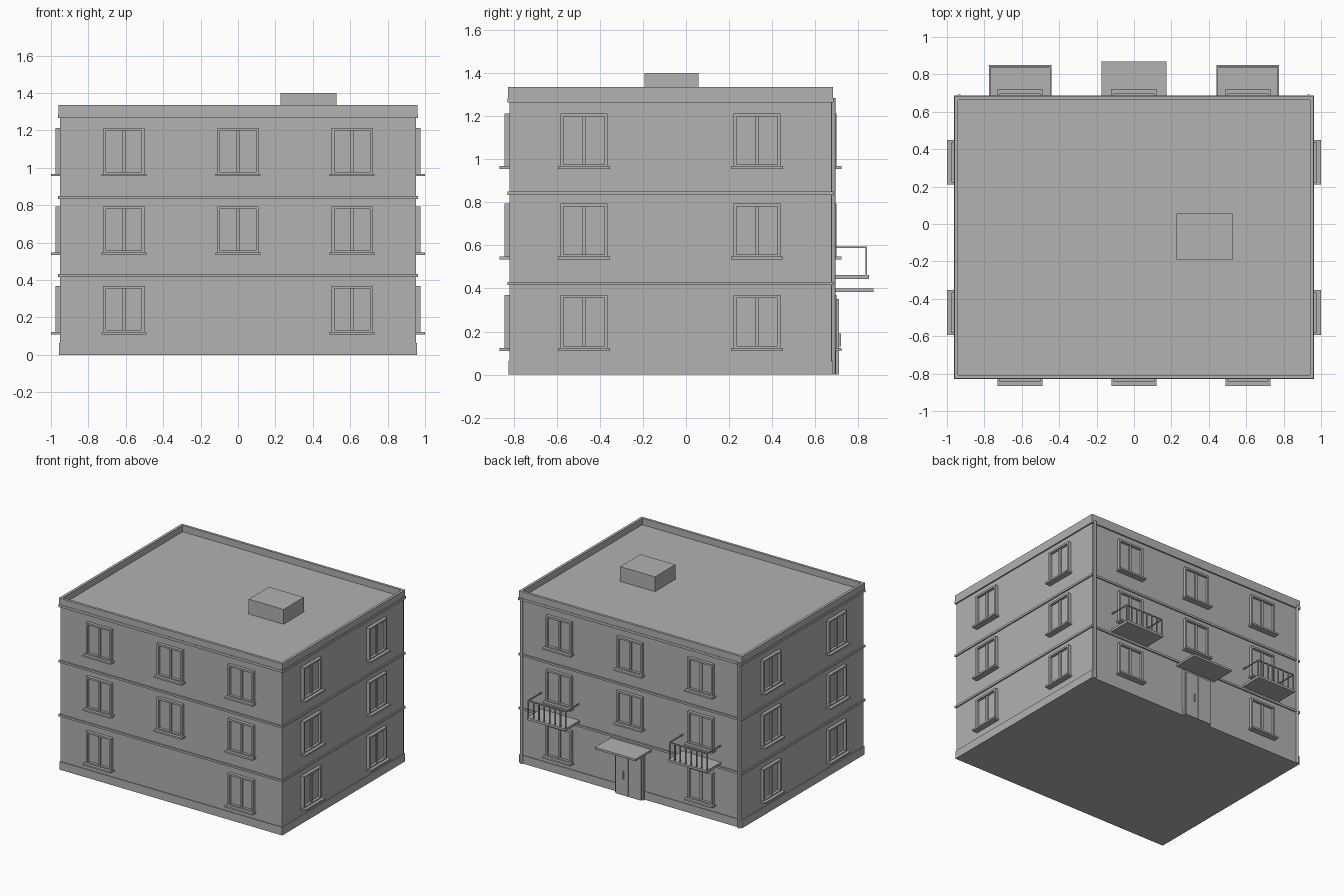
import bpy
import bmesh
from math import pi
from mathutils import Matrix, Vector

if "Cube" in bpy.data.objects:
    bpy.data.objects.remove(bpy.data.objects["Cube"])

grey = bpy.data.materials.new("plain grey")
grey.use_nodes = True
grey.diffuse_color = (0.445, 0.445, 0.445, 1)
grey.node_tree.nodes["Principled BSDF"].inputs["Base Color"].default_value = grey.diffuse_color

# Wall planes and shared heights
WX, Y0, Y1 = 0.952, -0.819, 0.675
ROOF, TOP = 1.285, 1.335
SILLS = (0.118, 0.543, 0.963)


def make(name, bm, matrix=Matrix()):
    mesh = bpy.data.meshes.new(name)
    bm.to_mesh(mesh)
    bm.free()
    mesh.materials.append(grey)
    obj = bpy.data.objects.new(name, mesh)
    obj.matrix_world = matrix
    bpy.context.collection.objects.link(obj)


def add_box(bm, x, y, z):
    size = Vector((x[1] - x[0], y[1] - y[0], z[1] - z[0]))
    mid = Vector((x[0] + x[1], y[0] + y[1], z[0] + z[1])) / 2
    bmesh.ops.create_cube(bm, size=1, matrix=Matrix.Translation(mid) @ Matrix.Diagonal(size).to_4x4())


def box(name, x, y, z):
    bm = bmesh.new()
    add_box(bm, x, y, z)
    make(name, bm)


def course(name, out, z):
    """Solid slab that sticks out of the walls on all sides."""
    box(name, (-WX - out, WX + out), (Y0 - out, Y1 + out), z)


# Building body, plinth and floor bands
course("walls", 0, (0, ROOF))
course("plinth", 0.006, (0, 0.063))
course("lower_band", 0.01, (0.415, 0.431))
course("upper_band", 0.01, (0.834, 0.85))
course("cornice", 0.011, (1.265, ROOF))

# Parapet as four walls around the flat roof
bm = bmesh.new()
out, thick = 0.008, 0.02
inner = WX + out - thick
for s in (-1, 1):
    add_box(bm, sorted((s * (WX + out), s * inner)), (Y0 - out, Y1 + out), (ROOF, TOP))
add_box(bm, (-inner, inner), (Y0 - out, Y0 - out + thick), (ROOF, TOP))
add_box(bm, (-inner, inner), (Y1 + out - thick, Y1 + out), (ROOF, TOP))
make("parapet", bm)
box("roof_hatch", (0.227, 0.527), (-0.193, 0.057), (ROOF, 1.4))


def window(name, x, y, z, turn):
    """Two-pane window facing local -y, with a projecting sill."""
    bm = bmesh.new()
    w, h, bar, depth = 0.109, 0.251, 0.014, 0.024
    for s in (-1, 1):
        add_box(bm, sorted((s * w, s * (w - bar))), (-depth, 0), (0, h))
    add_box(bm, (bar - w, w - bar), (-depth, 0), (h - bar, h))
    add_box(bm, (bar - w, w - bar), (-depth, 0), (0, bar))
    add_box(bm, (-0.009, 0.009), (-0.015, 0), (bar, h - bar))
    add_box(bm, (bar - w, w - bar), (-0.004, 0), (bar, h - bar))
    add_box(bm, (-0.12, 0.12), (-0.047, 0), (-0.008, 0.005))
    make(name, bm, Matrix.Translation((x, y, z)) @ Matrix.Rotation(turn, 4, "Z"))


# Windows on every floor
for floor, z in enumerate(SILLS):
    for x in (-0.61, 0, 0.61):
        if floor or x:
            window("front_window", x, Y0, z, 0)
            window("back_window", x, Y1, z, pi)
    for y in (-0.474, 0.33):
        window("left_window", WX, y, z, pi / 2)
        window("right_window", -WX, y, z, -pi / 2)

# Back entrance with double door, handle and canopy
box("door_frame", (-0.122, 0.122), (Y1, 0.698), (0, 0.37))
box("door_leaf_left", (0.002, 0.11), (Y1, 0.71), (0, 0.35))
box("door_leaf_right", (-0.11, -0.002), (Y1, 0.71), (0, 0.35))
box("door_handle", (0.034, 0.042), (0.708, 0.719), (0.13, 0.19))
box("door_canopy", (-0.174, 0.174), (Y1, 0.87), (0.384, 0.4))

# Balconies with open side rails and front balusters
for cx in (-0.608, 0.608):
    w, front, floor, rail = 0.166, 0.85, 0.463, 0.595
    box("balcony_slab", (cx - w, cx + w), (Y1, front), (0.445, floor))
    bm = bmesh.new()
    t = 0.008
    add_box(bm, (cx - w, cx + w), (front - 2 * t, front - t), (rail - t, rail))
    for s in (-1, 1):
        a = cx + s * (w - t / 2)
        add_box(bm, (a - t / 2, a + t / 2), (Y1, front - 2 * t), (rail - t, rail))
    count = 8
    for i in range(count):
        a = cx + (w - t / 2) * (2 * i / (count - 1) - 1)
        add_box(bm, (a - t / 2, a + t / 2), (front - 2 * t, front - t), (floor, rail - t))
    make("balcony_railing", bm)

# Rain pipes at the back corners
for s in (-1, 1):
    bm = bmesh.new()
    bmesh.ops.create_cone(bm, cap_ends=True, segments=12, radius1=0.009, radius2=0.009, depth=ROOF,
                          matrix=Matrix.Translation((s * 0.935, Y1 + 0.01, ROOF / 2)))
    make("rain_pipe", bm)
